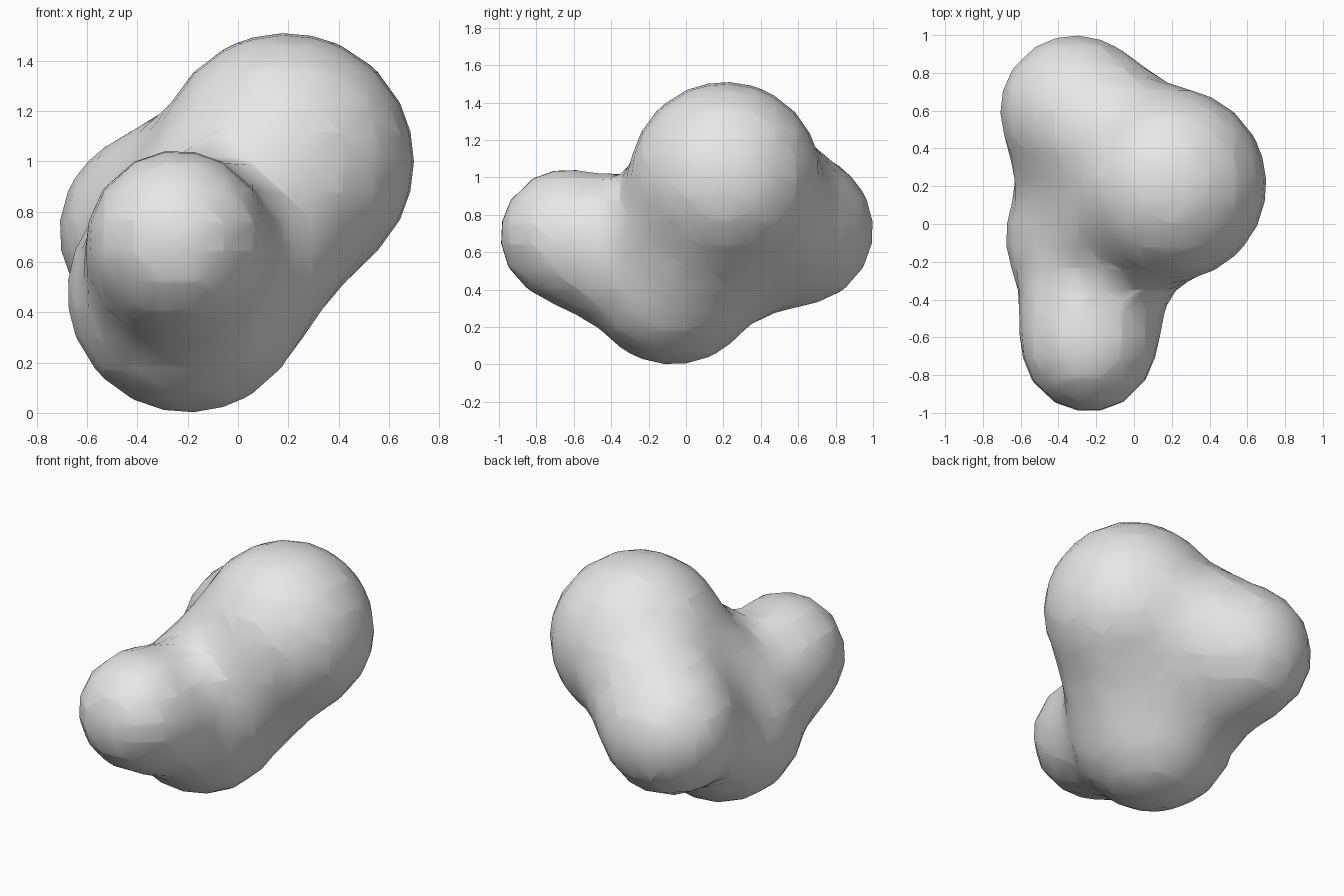
import bpy

default = bpy.data.objects.get("Cube")
if default:
    bpy.data.objects.remove(default, do_unlink=True)

# Plain light grey
grey = bpy.data.materials.new("light_grey")
grey.use_nodes = True
colour = (0.8, 0.8, 0.8, 1.0)
grey.diffuse_color = colour
grey.node_tree.nodes["Principled BSDF"].inputs["Base Color"].default_value = colour

# Lobes of the blob: centre and visible radius
lobes = {
    "upper": ((0.19, 0.21, 1.00), 0.51),
    "front": ((-0.24, -0.64, 0.69), 0.355),
    "back": ((-0.31, 0.60, 0.72), 0.40),
    "lower": ((-0.20, -0.07, 0.48), 0.48),
}

GRID = 0.1176
THRESHOLD = 0.6
STIFFNESS = 2.0
# Field radius needed for a given visible radius
reach = (1 - (THRESHOLD / STIFFNESS) ** (1 / 3)) ** -0.5

# Blended lobes as one metaball surface
field = bpy.data.metaballs.new("blob_field")
field.resolution = field.render_resolution = GRID
field.threshold = THRESHOLD
source = bpy.data.objects.new("blob_field", field)
source.location.y = GRID / 2
bpy.context.collection.objects.link(source)
for centre, radius in lobes.values():
    ball = field.elements.new(type='BALL')
    ball.co = (centre[0], centre[1] - GRID / 2, centre[2])
    ball.radius = radius * reach
    ball.stiffness = STIFFNESS

# Turn the surface into a smooth mesh
bpy.context.view_layer.update()
graph = bpy.context.evaluated_depsgraph_get()
mesh = bpy.data.meshes.new_from_object(source.evaluated_get(graph))
mesh.name = "blob"
blob = bpy.data.objects.new("blob", mesh)
blob.location = source.location
bpy.context.collection.objects.link(blob)
bpy.data.objects.remove(source, do_unlink=True)
mesh.materials.clear()
mesh.materials.append(grey)
for face in mesh.polygons:
    face.use_smooth = True
    face.material_index = 0
